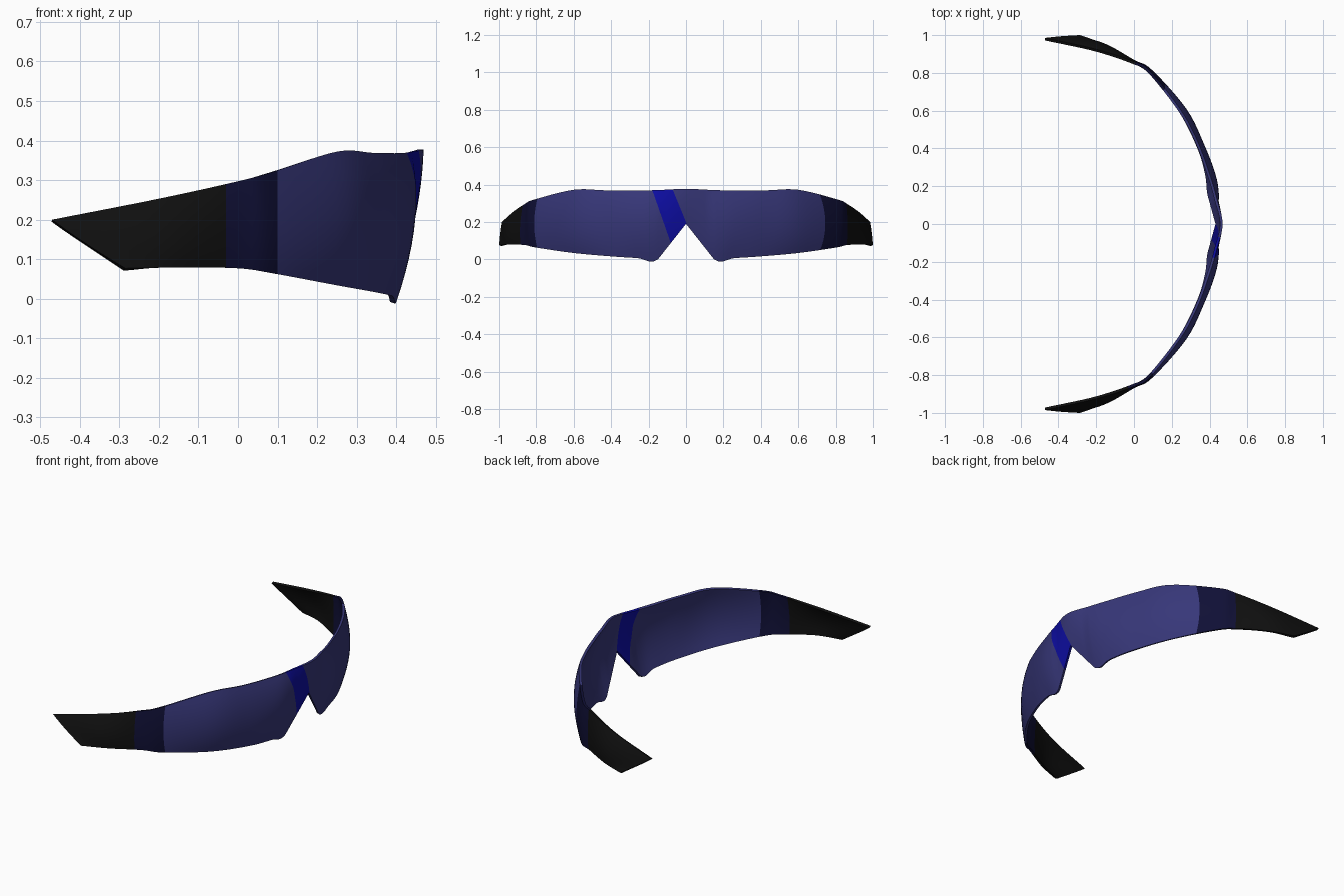
import bpy, bmesh
from mathutils import Vector

if "Cube" in bpy.data.objects:
    bpy.data.objects.remove(bpy.data.objects["Cube"])

# Colours
def mat(name, rgb):
    m = bpy.data.materials.new(name)
    m.diffuse_color = (*rgb, 1)
    m.use_nodes = True
    m.node_tree.nodes["Principled BSDF"].inputs["Base Color"].default_value = m.diffuse_color
    return m

mats = [mat("lens blue", (0.038, 0.038, 0.19)),
        mat("bright blue", (0.004, 0.004, 0.36)),
        mat("dark navy", (0.005, 0.005, 0.036)),
        mat("black", (0.005, 0.005, 0.005))]

# Half-visor sections from the nose to the tip: top, middle, bottom
SECTIONS = [
    ((.469, 0, .377), (.455, 0, .29), (.445, 0, .19)),
    ((.437, .14, .371), (.448, .15, .2), (.403, .15, 0)),
    ((.405, .25, .368), (.432, .26, .2), (.390, .26, .007)),
    ((.340, .43, .369), (.372, .42, .2), (.350, .40, .016)),
    ((.250, .60, .372), (.277, .61, .2), (.250, .60, .034)),
    ((.085, .81, .320), (.096, .815, .19), (.095, .80, .063)),
    ((0, .86, .297), (.002, .868, .185), (0, .865, .077)),
    ((-.2, .925, .253), (-.175, .957, .165), (-.15, .95, .079)),
    ((-.47, .985, .2), (-.385, .994, .14), (-.285, 1, .077)),
]
SEG, ROWS = 6, 12

def spline(p, i, t):
    p0 = p[i - 1] if i else Vector((p[1].x, -p[1].y, p[1].z))
    p1, p2 = p[i], p[i + 1]
    p3 = p[i + 2] if i + 2 < len(p) else p2 * 2 - p1
    return .5 * (2 * p1 + (p2 - p0) * t + (2 * p0 - 5 * p1 + 4 * p2 - p3) * t * t
                 + (3 * p1 - p0 - 3 * p2 + p3) * t ** 3)

rails = [[Vector(s[k]) for s in SECTIONS] for k in range(3)]
half = []
for i in range(len(SECTIONS) - 1):
    for j in range(SEG + (i == len(SECTIONS) - 2)):
        t = j / SEG
        a, m, b = (spline(r, i, t) for r in rails)
        if i == 0:   # straight edge of the nose notch
            b = rails[2][0].lerp(rails[2][1], t)
            m = m.lerp((a + b) / 2 + Vector((.012, 0, 0)), .5)
        c = 2 * m - (a + b) / 2
        half.append([a * (1 - v) ** 2 + c * 2 * v * (1 - v) + b * v * v
                     for v in (r / ROWS for r in range(ROWS + 1))])
cols = [[Vector((p.x, -p.y, p.z)) for p in c] for c in half[:0:-1]] + half

# Visor sheet
bm = bmesh.new()
grid = [[bm.verts.new(p) for p in c] for c in cols]
for c, d in zip(grid, grid[1:]):
    for r in range(ROWS):
        bm.faces.new((c[r], c[r + 1], d[r + 1], d[r]))

# Cut the colour borders: side bands and the slanted nose stripe
BANDS = {-1: (-.03, .1), 1: (0.01, .165)}
LEFT, RIGHT = (-.18, .35), (-.07, .41)   # y at the top edge, slope

def cut(co, no, keep):
    faces = [f for f in bm.faces if keep(f.calc_center_median())]
    geom = faces + list({e for f in faces for e in f.edges}) + list({v for f in faces for v in f.verts})
    bmesh.ops.bisect_plane(bm, geom=geom, plane_co=co, plane_no=no)

for side, xs in BANDS.items():
    for x in xs:
        cut((x, 0, 0), (1, 0, 0), lambda c: c.y * side > 0)
for y, s in (LEFT, RIGHT):
    cut((0, y, .37), (0, 1, s), lambda c: abs(c.y) < .3)

for f in bm.faces:
    f.smooth = True
    c = f.calc_center_median()
    black, navy = BANDS[1 if c.y > 0 else -1]
    lo, hi = (y + (.37 - c.z) * s for y, s in (LEFT, RIGHT))
    if c.x < black:
        f.material_index = 3
    elif c.x < navy:
        f.material_index = 2
    elif lo < c.y < hi:
        f.material_index = 1

me = bpy.data.meshes.new("visor_lens")
bm.to_mesh(me)
bm.free()
for m in mats:
    me.materials.append(m)
visor = bpy.data.objects.new("visor_lens", me)
bpy.context.collection.objects.link(visor)

# Lens thickness, kept inside the outer surface
sol = visor.modifiers.new("thickness", "SOLIDIFY")
sol.thickness = .014
sol.offset = -1
bpy.context.view_layer.objects.active = visor
visor.select_set(True)
bpy.ops.object.modifier_apply(modifier="thickness")
bpy.ops.object.shade_smooth_by_angle(angle=0.7)
